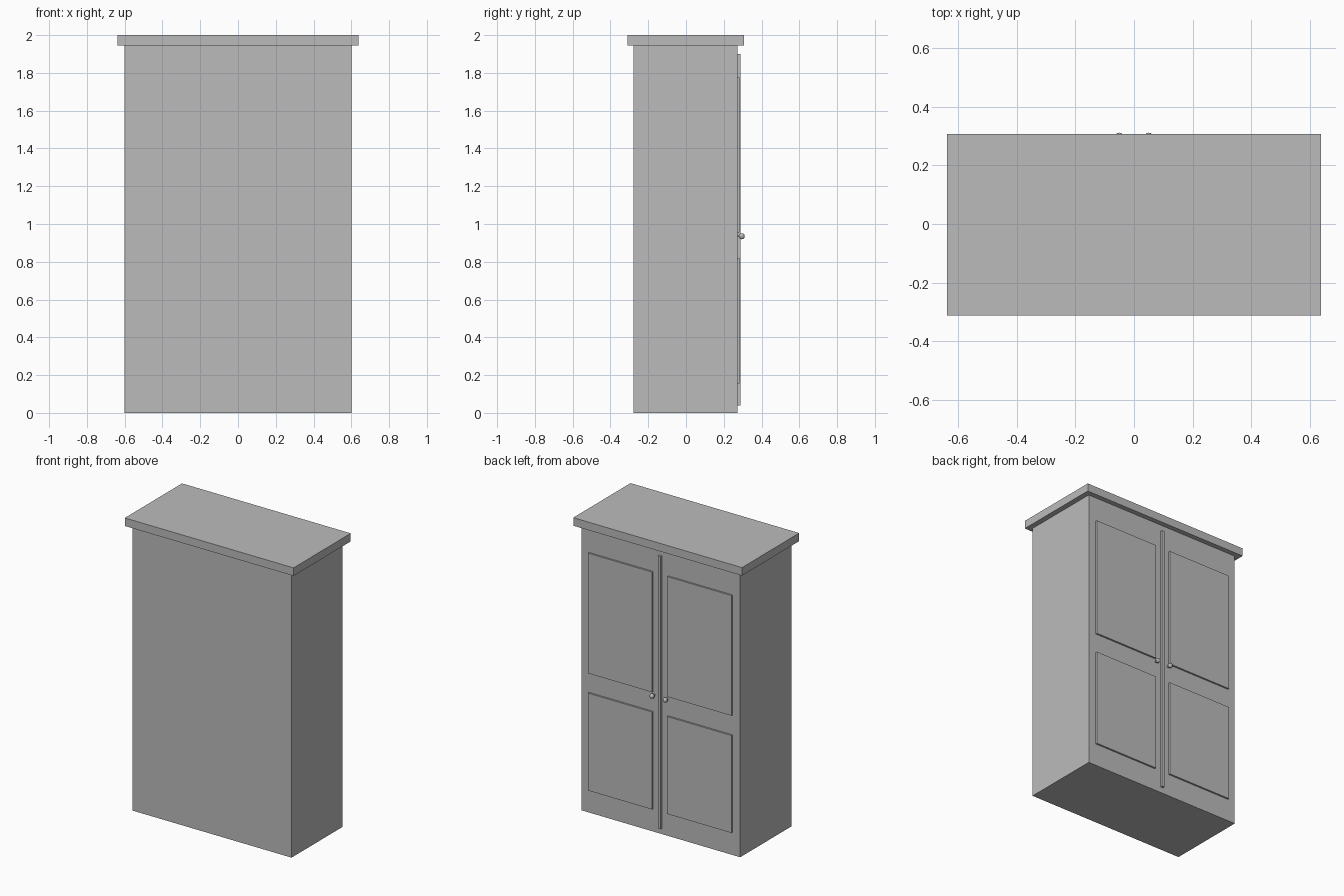
import bpy, bmesh
from mathutils import Matrix

if "Cube" in bpy.data.objects:
    bpy.data.objects.remove(bpy.data.objects["Cube"])

# one flat grey for the whole cabinet
grey = bpy.data.materials.new("plain grey")
grey.diffuse_color = (0.5, 0.5, 0.5, 1)
grey.use_nodes = True
grey.node_tree.nodes["Principled BSDF"].inputs["Base Color"].default_value = grey.diffuse_color


def finish(name, bm):
    me = bpy.data.meshes.new(name)
    bm.to_mesh(me)
    bm.free()
    me.materials.append(grey)
    ob = bpy.data.objects.new(name, me)
    bpy.context.collection.objects.link(ob)
    return ob


def box(name, x0, x1, y0, y1, z0, z1):
    bm = bmesh.new()
    m = Matrix.Translation(((x0 + x1) / 2, (y0 + y1) / 2, (z0 + z1) / 2))
    m = m @ Matrix.Diagonal((x1 - x0, y1 - y0, z1 - z0, 1))
    bmesh.ops.create_cube(bm, size=1, matrix=m)
    return finish(name, bm)


DOOR = 0.272  # plane of the door face

# carcass and overhanging top
box("cabinet_body", -0.6, 0.6, -0.279, DOOR, 0, 1.945)
box("top_board", -0.637, 0.637, -0.311, 0.306, 1.945, 2.0)

# strip covering the gap between the doors
box("centre_strip", -0.01, 0.01, DOOR - 0.005, DOOR + 0.016, 0.04, 1.9)

for side, s in (("left", -1), ("right", 1)):
    # raised panels, two on each door
    xa, xb = sorted((s * 0.057, s * 0.543))
    for level, z0, z1 in (("lower", 0.155, 0.82), ("upper", 0.955, 1.775)):
        box(f"{side}_{level}_panel", xa, xb, DOOR - 0.005, DOOR + 0.012, z0, z1)
    # round knob
    bm = bmesh.new()
    bmesh.ops.create_uvsphere(bm, u_segments=12, v_segments=8, radius=0.016,
                              matrix=Matrix.Translation((s * 0.05, 0.295, 0.935)))
    finish(f"{side}_knob", bm)
    # short stem behind the knob
    box(f"{side}_knob_stem", s * 0.05 - 0.005, s * 0.05 + 0.005,
        DOOR - 0.005, 0.29, 0.93, 0.94)
